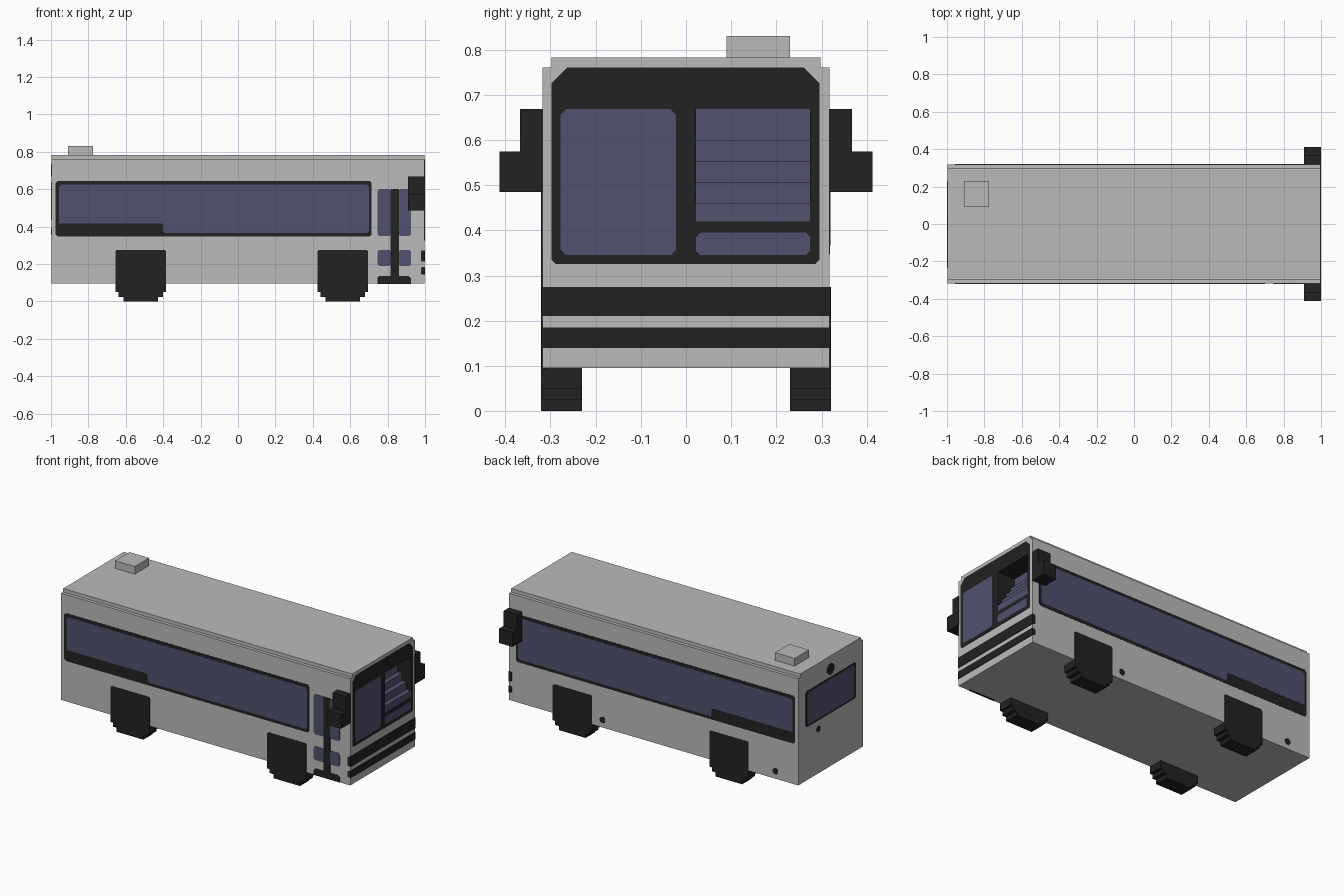
import bpy, bmesh, math

cube = bpy.data.objects.get("Cube")
if cube:
    bpy.data.objects.remove(cube, do_unlink=True)


def material(name, srgb):
    col = [(c / 255 / 12.92) if c < 11 else ((c / 255 + 0.055) / 1.055) ** 2.4 for c in srgb] + [1]
    m = bpy.data.materials.new(name)
    m.use_nodes = True
    m.diffuse_color = col
    m.node_tree.nodes["Principled BSDF"].inputs["Base Color"].default_value = col
    return m


GREY = material("body grey", (187, 187, 187))
BLACK = material("trim black", (34, 34, 34))
GLASS = material("window glass", (81, 81, 112))


def prism(name, pts, axis, a, b, mat):
    """Extrude an outline from a to b; 'x' takes (y, z) points, 'y' takes (x, z), 'z' takes (x, y)."""
    place = {"x": lambda p, d: (d, p[0], p[1]),
             "y": lambda p, d: (p[0], d, p[1]),
             "z": lambda p, d: (p[0], p[1], d)}[axis]
    bm = bmesh.new()
    face = bm.faces.new([bm.verts.new(place(p, a)) for p in pts])
    new = bmesh.ops.extrude_face_region(bm, geom=[face])["geom"]
    for v in new:
        if isinstance(v, bmesh.types.BMVert):
            v.co["xyz".index(axis)] = b
    bmesh.ops.recalc_face_normals(bm, faces=bm.faces)
    me = bpy.data.meshes.new(name)
    bm.to_mesh(me)
    bm.free()
    me.materials.append(mat)
    ob = bpy.data.objects.new(name, me)
    bpy.context.collection.objects.link(ob)
    return ob


def rect(u0, u1, v0, v1, top=0.0, bottom=None):
    """Rectangle outline with cut corners."""
    bottom = top if bottom is None else bottom
    pts = []
    for u, v, c, su, sv in ((u0, v0, bottom, 1, 1), (u1, v0, bottom, -1, 1),
                            (u1, v1, top, -1, -1), (u0, v1, top, 1, -1)):
        if c == 0:
            pts.append((u, v))
        else:
            pair = [(u, v + sv * c), (u + su * c, v)]
            pts += pair if su == sv else pair[::-1]
    return pts


def disc(u, v, r):
    return [(u + r * math.cos(i * math.pi / 4 + math.pi / 8),
             v + r * math.sin(i * math.pi / 4 + math.pi / 8)) for i in range(8)]


def cut(ob, cutter):
    mod = ob.modifiers.new("recess", "BOOLEAN")
    mod.operation = "DIFFERENCE"
    mod.solver = "EXACT"
    mod.object = cutter
    bpy.context.view_layer.objects.active = ob
    bpy.ops.object.modifier_apply(modifier=mod.name)


W, X = 0.318, 0.997     # half width and half length of the shell

# Body shell with a stepped roof edge, and a roof vent
body = prism("body", [(-W, .095), (W, .095), (W, .76), (.298, .76), (.298, .782),
                      (-.298, .782), (-.298, .76), (-W, .76)], "x", -1 + .003, X, GREY)
prism("roof_vent", rect(-.91, -.775, .09, .23), "z", .78, .83, GREY)

# Windscreen surround, with the driver's window recess cut through it
surround = prism("windscreen_surround", rect(-.298, .296, .325, .76, .035, .01), "x", X - .001, X + .002, BLACK)
cutter = prism("recess_cutter", rect(.022, .275, .42, .67), "x", .87, 1.05, BLACK)
cutter.hide_render = True
cut(body, cutter)
cut(surround, cutter)
bpy.data.objects.remove(cutter, do_unlink=True)

# Black lining on the recess faces
if len(body.data.materials) < 2:
    body.data.materials.append(BLACK)
for p in body.data.polygons:
    c = p.center
    inside = .86 < c.x < .99 and .015 < c.y < .28 and .41 < c.z < .68
    p.material_index = 1 if inside else 0

# Glass steps leaning back towards the top
levels = [.42, .46, .507, .553, .60, .67]
for i in range(5):
    prism(f"driver_glass_step_{i + 1}", rect(.022, .275, levels[i], levels[i + 1]),
          "x", .865, X + .002 - .03 * i, GLASS)

# Flat windscreen panes
prism("windscreen_pane", rect(-.278, -.022, .345, .668, .012), "x", X, 1, GLASS)
prism("driver_lower_pane", rect(.022, .275, .345, .395, .01), "x", X, 1, GLASS)

# Bumper stripes with short returns on both sides
for name, z0, z1 in (("upper", .21, .275), ("lower", .14, .185)):
    prism(name + "_bumper_stripe", rect(-.32, .32, z0, z1), "x", X - .001, 1, BLACK)
    for side, s in (("right", -1), ("left", 1)):
        prism(f"{name}_stripe_return_{side}", rect(.978, .999, z0 + .003, z1 - .002, .006),
              "y", s * (W - .001), s * .32, BLACK)

# Wheels, mirrors and side windows on both sides
for side, s in (("right", -1), ("left", 1)):
    for axle, x in (("rear", -.52), ("front", .56)):
        half = [(.092, 0), (.092, .025), (.118, .025), (.118, .05), (.135, .05), (.135, .268), (.128, .275)]
        outline = [(x + u, z) for u, z in half] + [(x - u, z) for u, z in half[::-1]]
        prism(f"{axle}_wheel_{side}", outline, "y", s * .23, s * .3205, BLACK)

    prism(f"mirror_arm_{side}", rect(.908, 1, .575, .668), "y", s * (W - .002), s * .367, BLACK)
    prism(f"mirror_head_{side}", rect(.908, 1, .485, .575), "y", s * (W - .002), s * .413, BLACK)

    end = .715 if s < 0 else .95
    prism(f"side_window_frame_{side}", rect(-.975, end, .347, .645, .012), "y", s * W, s * (W + .001), BLACK)
    # Glass is shallower over the rear section
    glass = [(-.958, .418), (-.41, .418), (-.40, .41), (-.40, .375), (-.39, .366), (end - .027, .366),
             (end - .015, .378), (end - .015, .613), (end - .027, .625), (-.946, .625), (-.958, .613)]
    prism(f"side_window_glass_{side}", glass, "y", s * W, s * (W + .002), GLASS)

# Passenger door: four panes, centre post and threshold
for name, x0, x1 in (("rear", .745, .818), ("front", .857, .925)):
    prism(f"door_pane_upper_{name}", rect(x0, x1, .35, .60, .01), "y", -W, -.32, GLASS)
    prism(f"door_pane_lower_{name}", rect(x0, x1, .19, .275, .01), "y", -W, -.32, GLASS)
prism("door_post", rect(.815, .86, .115, .60), "y", -W, -.3205, BLACK)
prism("door_threshold", rect(.745, .925, .0945, .137, .012, 0), "y", -.306, -.32, BLACK)

# Fuel and service caps on the left side
for i, x in enumerate((.353, -.84)):
    prism(f"side_cap_{i + 1}", disc(x, .142, .02), "y", W, .32, BLACK)

# Rear window and rear caps
prism("rear_window_frame", rect(-.25, .245, .425, .65, .012), "x", -X, -X - .001, BLACK)
prism("rear_window_glass", rect(-.235, .23, .437, .638, .01), "x", -X, -X - .002, GLASS)
prism("rear_cap_upper", disc(0, .70, .036), "x", -X, -1, BLACK)
prism("rear_cap_lower", disc(.12, .372, .019), "x", -X, -1, BLACK)
